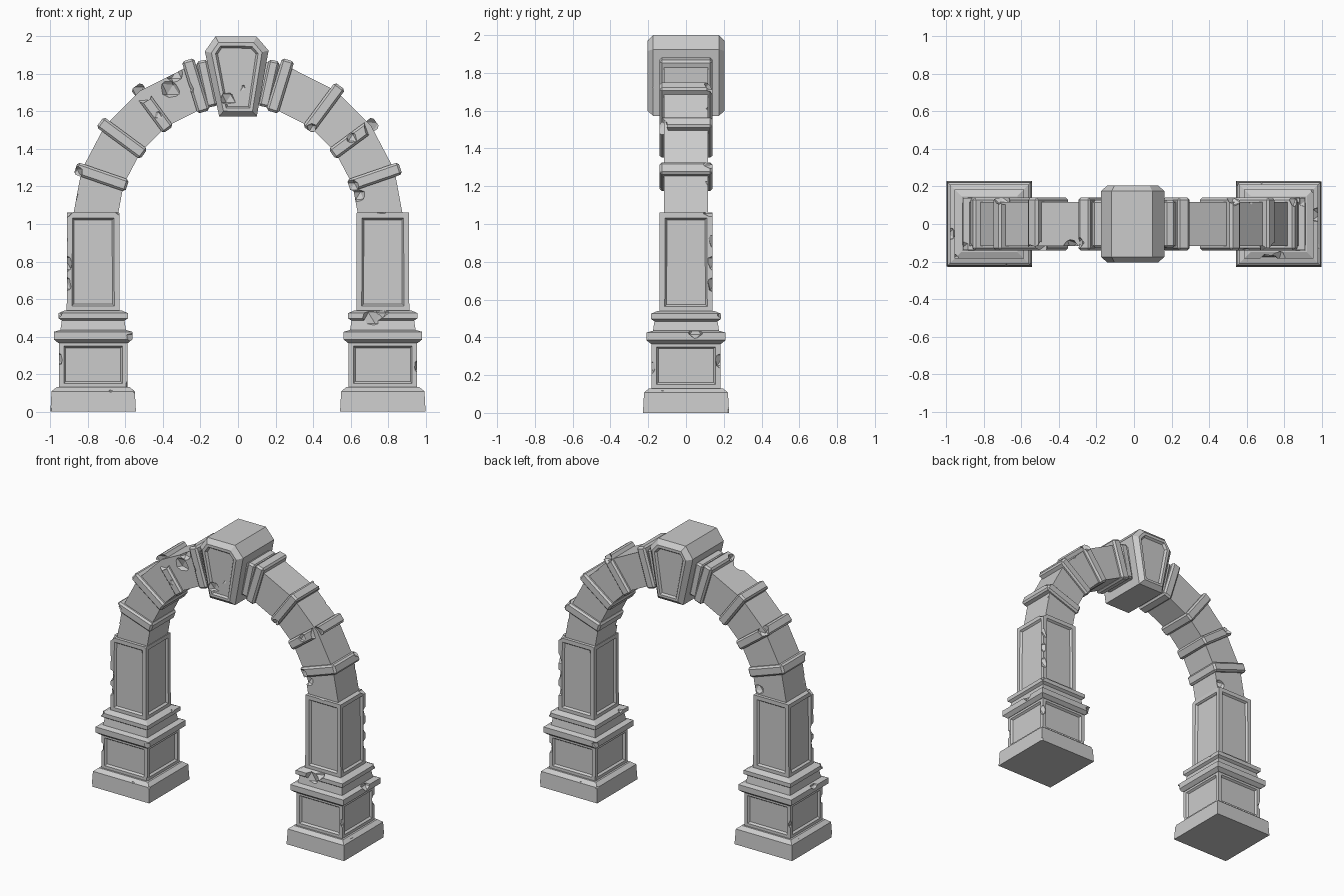
import bpy, bmesh, random
from math import radians, sin, cos, pi
from mathutils import Matrix, Vector

if "Cube" in bpy.data.objects:
    bpy.data.objects.remove(bpy.data.objects["Cube"], do_unlink=True)

random.seed(4)
GREY = (0.6, 0.6, 0.6, 1)
stone = bpy.data.materials.new("grey stone")
stone.use_nodes = True
stone.diffuse_color = GREY
bsdf = stone.node_tree.nodes["Principled BSDF"]
bsdf.inputs["Base Color"].default_value = GREY
bsdf.inputs["Roughness"].default_value = 0.9


def to_object(name, bm):
    bmesh.ops.recalc_face_normals(bm, faces=bm.faces)
    mesh = bpy.data.meshes.new(name)
    bm.to_mesh(mesh)
    bm.free()
    mesh.materials.append(stone)
    obj = bpy.data.objects.new(name, mesh)
    bpy.context.collection.objects.link(obj)
    return obj


def chip(obj, places):
    """Knock jagged pieces out of an object; each place is (x, y, z, radius)."""
    for x, y, z, r in places:
        bm = bmesh.new()
        bmesh.ops.create_icosphere(bm, subdivisions=1, radius=r)
        for v in bm.verts:
            v.co = v.co * random.uniform(0.8, 1.15) + Vector((x, y, z))
        cutter = to_object("chip_cutter", bm)
        cutter.hide_render = True
        mod = obj.modifiers.new("chip", "BOOLEAN")
        mod.operation = "DIFFERENCE"
        mod.solver = "EXACT"
        mod.object = cutter
        graph = bpy.context.evaluated_depsgraph_get()
        cut = bpy.data.meshes.new_from_object(obj.evaluated_get(graph))
        obj.modifiers.clear()
        obj.data = cut
        bpy.data.objects.remove(cutter, do_unlink=True)


def panel(bm, faces, margin, slope=0.014, depth=0.014):
    """Sink a framed panel into each face."""
    bmesh.ops.inset_individual(bm, faces=faces, thickness=margin)
    bmesh.ops.inset_individual(bm, faces=faces, thickness=slope, depth=-depth)


def square_loft(name, rings, margin=None):
    """Stack square rings (z, half width); optionally panel the four sides."""
    bm = bmesh.new()
    loops = [[bm.verts.new((sx * w, sy * w, z))
              for sx, sy in ((-1, -1), (1, -1), (1, 1), (-1, 1))] for z, w in rings]
    for low, high in zip(loops, loops[1:]):
        for i in range(4):
            j = (i + 1) % 4
            bm.faces.new((low[i], low[j], high[j], high[i]))
    bm.faces.new(loops[0][::-1])
    bm.faces.new(loops[-1])
    if margin:
        bm.normal_update()
        panel(bm, [f for f in bm.faces if abs(f.normal.z) < 0.3], margin)
    return to_object(name, bm)


def prism(points, half_depth, bevel=0):
    """Extrude an x-z outline evenly to both sides of y = 0."""
    bm = bmesh.new()
    front = [bm.verts.new((x, -half_depth, z)) for x, z in points]
    back = [bm.verts.new((x, half_depth, z)) for x, z in points]
    bm.faces.new(front)
    bm.faces.new(back[::-1])
    for i in range(len(points)):
        j = (i + 1) % len(points)
        bm.faces.new((front[j], front[i], back[i], back[j]))
    bmesh.ops.recalc_face_normals(bm, faces=bm.faces)
    if bevel:
        bmesh.ops.bevel(bm, geom=bm.edges[:], offset=bevel, segments=1, affect="EDGES")
    return bm


# Pillars: the second is the first turned half way round
for side, sign in (("right", -1), ("left", 1)):
    plinth = square_loft(side + "_plinth", [(0, 0.228), (0.108, 0.222), (0.13, 0.195)])
    chip(plinth, [(0.24, -0.24, 0.12, 0.05), (-0.25, 0.1, 0.14, 0.05),
                  (-0.25, -0.24, 0.0, 0.04), (0.1, -0.25, 0.13, 0.045)])

    pedestal = square_loft(side + "_pedestal", [(0.125, 0.182), (0.375, 0.182)], 0.036)
    chip(pedestal, [(-0.21, -0.2, 0.28, 0.06), (-0.21, 0.2, 0.24, 0.055),
                    (0.2, -0.2, 0.15, 0.04)])

    cornice = square_loft(side + "_cornice", [
        (0.365, 0.185), (0.385, 0.21), (0.425, 0.21), (0.435, 0.175), (0.485, 0.167),
        (0.497, 0.185), (0.525, 0.185), (0.54, 0.15)])
    chips = [(0.21, -0.23, 0.39, 0.045), (-0.22, -0.05, 0.44, 0.05),
             (-0.2, -0.19, 0.53, 0.04), (0.2, 0.1, 0.54, 0.035)]
    if side == "left":
        chips += [(0.06, 0.21, 0.5, 0.075), (0.0, 0.19, 0.55, 0.05)]
    chip(cornice, chips)

    shaft = square_loft(side + "_shaft", [(0.535, 0.141), (1.06, 0.139)], 0.04)
    chip(shaft, [(-0.165, -0.165, 0.68, 0.06), (-0.17, -0.16, 0.79, 0.065),
                 (-0.165, -0.17, 0.91, 0.06), (-0.15, -0.13, 1.08, 0.05),
                 (0.14, -0.15, 1.08, 0.035), (0.0, 0.16, 1.08, 0.04)])

    turn = Matrix.Rotation(pi if sign > 0 else 0, 4, "Z")
    place = Matrix.Translation((0.772 * sign, 0, 0)) @ turn
    for part in (plinth, pedestal, cornice, shaft):
        part.matrix_world = place


def on_arch(sign, radius, angle):
    a = radians(angle)
    return Vector((sign * radius * cos(a), 1 + radius * sin(a)))


JOINTS = [2, 19, 36.5, 53.5, 73, 86]
STONE_CHIPS = {
    ("right", 0): [(-0.9, -0.12, 1.14, 0.05), (-0.66, 0.13, 1.1, 0.04)],
    ("right", 3): [(-0.36, -0.14, 1.72, 0.06), (-0.34, -0.13, 1.8, 0.05)],
    ("left", 0): [(0.64, -0.13, 1.15, 0.045), (0.88, 0.13, 1.2, 0.045)],
    ("left", 2): [(0.64, 0.14, 1.63, 0.05)],
    ("left", 4): [(0.16, -0.12, 1.64, 0.04)],
}
BAND_CHIPS = {
    ("right", 1): [(-0.87, -0.14, 1.27, 0.05)],
    ("right", 2): [(-0.7, 0.14, 1.54, 0.05)],
    ("right", 3): [(-0.52, -0.15, 1.7, 0.07), (-0.43, -0.16, 1.58, 0.035)],
    ("right", 4): [(-0.28, -0.16, 1.73, 0.05), (-0.3, -0.1, 1.86, 0.035)],
    ("left", 1): [(0.61, -0.15, 1.2, 0.045), (0.86, 0.13, 1.33, 0.04)],
    ("left", 2): [(0.73, -0.15, 1.51, 0.07), (0.6, -0.16, 1.46, 0.04)],
    ("left", 3): [(0.39, -0.15, 1.51, 0.035), (0.53, 0.14, 1.73, 0.045)],
}

# Arch: straight stones with raised bands over their joints
for side, sign in (("right", -1), ("left", 1)):
    for i, (a, b) in enumerate(zip(JOINTS, JOINTS[1:])):
        outline = [on_arch(sign, r, t) for r, t in
                   ((0.645, a), (0.882, a), (0.882, b), (0.645, b))]
        block = to_object(f"{side}_arch_stone_{i + 1}", prism(outline, 0.117))
        chip(block, STONE_CHIPS.get((side, i), []))

    bands = [(t, 0.625, 0.915, 0.034, 0.14) for t in JOINTS[1:5]]
    bands.append((77.5, 0.64, 0.893, 0.03, 0.127))
    for i, (t, inner, outer, half, depth) in enumerate(bands, 1):
        along = on_arch(sign, half, t + 90) - Vector((0, 1))
        low, high = on_arch(sign, inner, t), on_arch(sign, outer, t)
        outline = [low - along, high - along, high + along, low + along]
        band = to_object(f"{side}_arch_band_{i}", prism(outline, depth, 0.012))
        chip(band, BAND_CHIPS.get((side, i), []))

# Keystone with a raised, framed panel on front and back
bm = prism([(-0.12, 2), (0.098, 2), (0.163, 1.925), (0.1, 1.573),
            (-0.1, 1.573), (-0.177, 1.92)], 0.175)
ends = [f for f in bm.faces if abs(f.normal.y) > 0.9]
bmesh.ops.inset_individual(bm, faces=ends, thickness=0.036, depth=0.03)
panel(bm, ends, 0.022, 0.012, 0.015)
keystone = to_object("keystone", bm)
chip(keystone, [(-0.05, -0.215, 1.67, 0.05), (0.02, -0.215, 1.72, 0.035),
                (0.16, -0.2, 1.7, 0.05)])
